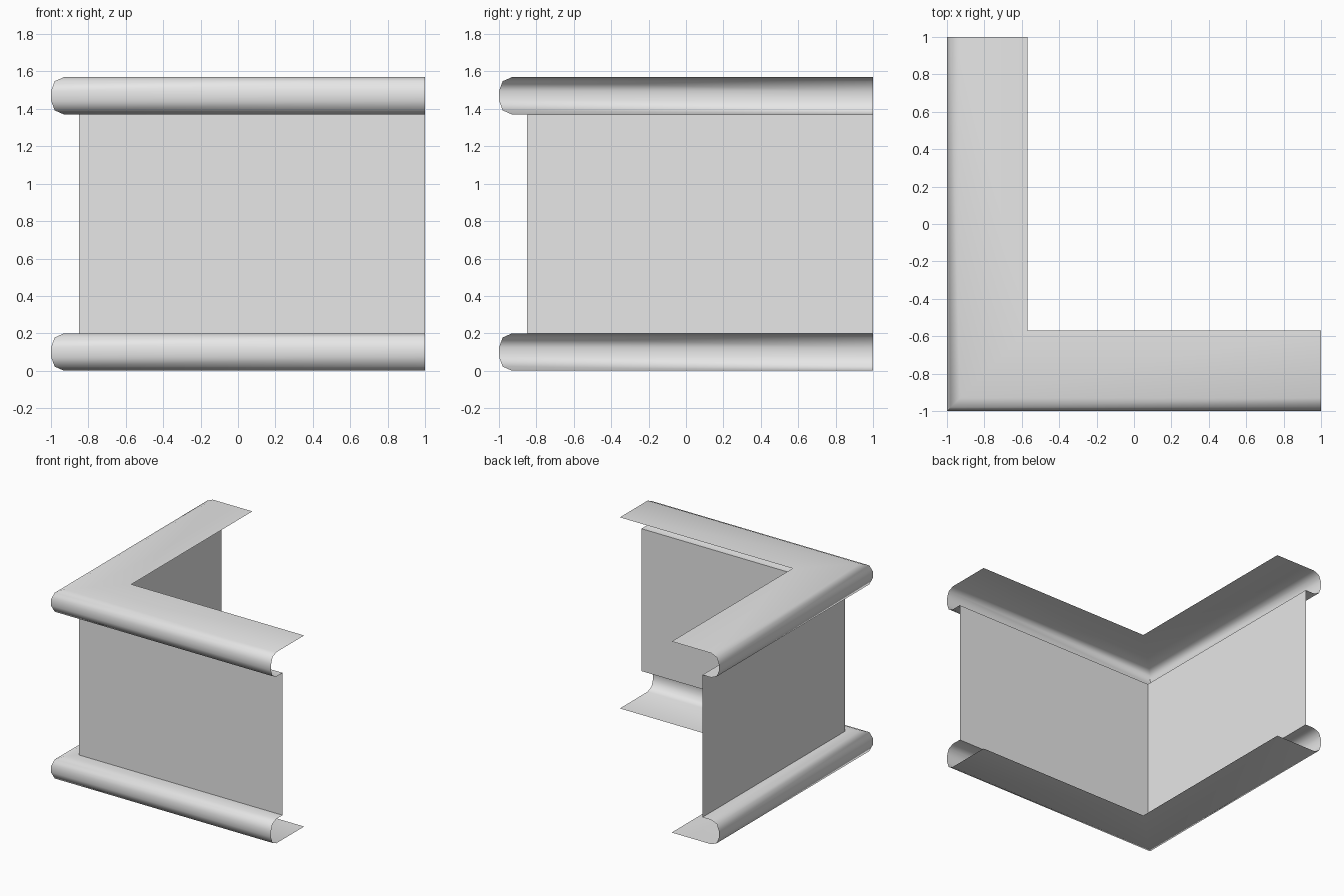
import bpy
import bmesh
import math

cube = bpy.data.objects.get("Cube")
if cube:
    bpy.data.objects.remove(cube, do_unlink=True)

HEIGHT = 1.57      # overall height
RAIL = 0.2         # rail height
FLANGE = 0.43      # depth of the flat flange
WALL = 0.15        # setback of the wall from the rail nose

grey = bpy.data.materials.new("plain_grey")
grey.use_nodes = True
colour = (0.8, 0.8, 0.8, 1)
grey.diffuse_color = colour
grey.node_tree.nodes["Principled BSDF"].inputs["Base Color"].default_value = colour


def sweep_corner(name, profile):
    """Sweep an open (depth, height) profile round the mitred L corner."""
    bm = bmesh.new()
    rows = []
    for d, z in profile:
        path = [(d - 1, 1, z), (d - 1, d - 1, z), (1, d - 1, z)]
        rows.append([bm.verts.new(p) for p in path])
    for low, high in zip(rows, rows[1:]):
        for j in range(2):
            bm.faces.new((low[j], low[j + 1], high[j + 1], high[j]))
    mesh = bpy.data.meshes.new(name)
    bm.to_mesh(mesh)
    bm.free()
    mesh.materials.append(grey)
    obj = bpy.data.objects.new(name, mesh)
    bpy.context.collection.objects.link(obj)
    bpy.ops.object.select_all(action="DESELECT")
    obj.select_set(True)
    bpy.context.view_layer.objects.active = obj
    bpy.ops.object.shade_smooth_by_angle(angle=math.radians(60))
    return obj


# Rounded nose shared by both rails, from bottom to top
nose = [(0.07, 0), (0.02, 0.022), (0, 0.075),
        (0, 0.125), (0.02, 0.178), (0.07, RAIL)]

# Bottom rail: flange on the floor, nose, short lip back to the wall
sweep_corner("bottom_rail", [(FLANGE, 0)] + nose + [(WALL, RAIL)])

# Thin upright wall
sweep_corner("wall_panel", [(WALL, RAIL), (WALL, HEIGHT - RAIL)])

# Top rail: short lip, nose, flange on top
base = HEIGHT - RAIL
raised = [(d, z + base) for d, z in nose]
sweep_corner("top_rail", [(WALL, base)] + raised + [(FLANGE, HEIGHT)])
